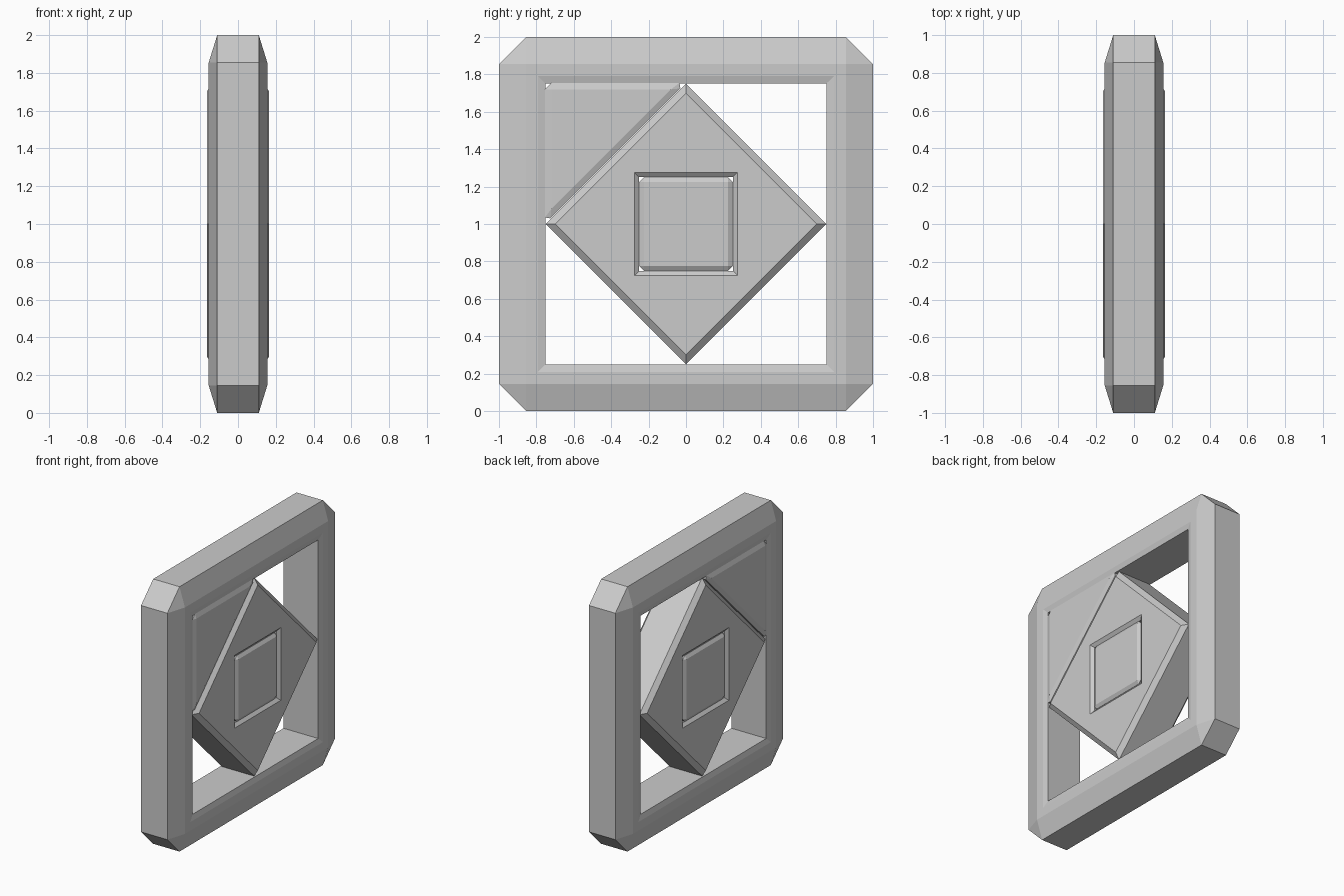
import bpy, bmesh

if "Cube" in bpy.data.objects:
    bpy.data.objects.remove(bpy.data.objects["Cube"])


def square(h, c=0.0):
    """Eight-point square of half-size h with corners cut by c."""
    k = h - c
    return [(h, -k), (h, k), (k, h), (-k, h), (-h, k), (-h, -k), (-k, -h), (k, -h)]


def spokes(straight, diagonal):
    """Eight points at 45 degree steps, along the axes and the diagonals."""
    s, d = straight, diagonal
    return [(s, 0), (d, d), (0, s), (-d, d), (-s, 0), (-d, -d), (0, -s), (d, -d)]


def loft(name, half, hollow=False):
    """Loft (outline, x) rings given for the +x side, mirrored to -x."""
    rings = [(o, -x) for o, x in reversed(half)] + list(half)
    bm = bmesh.new()
    loops = [[bm.verts.new((x, y, z + 1)) for y, z in o] for o, x in rings]
    n = len(loops[0])
    pairs = list(zip(loops, loops[1:]))
    if hollow:
        pairs.append((loops[-1], loops[0]))
    for a, b in pairs:
        for i in range(n):
            j = (i + 1) % n
            bm.faces.new((a[i], a[j], b[j], b[i]))
    if not hollow:
        bm.faces.new(loops[0])
        bm.faces.new(loops[-1])
    bmesh.ops.remove_doubles(bm, verts=bm.verts, dist=1e-5)
    bmesh.ops.recalc_face_normals(bm, faces=bm.faces)
    mesh = bpy.data.meshes.new(name)
    bm.to_mesh(mesh)
    bm.free()
    ob = bpy.data.objects.new(name, mesh)
    bpy.context.collection.objects.link(ob)
    return ob


def open_loft(name, outer, inner):
    """Ring-shaped part: outer wall, front and back faces, hole wall."""
    ob = loft(name, outer + inner, hollow=True)
    return ob


# Outer square frame with chamfered corners and a bevelled opening
open_loft("outer_frame",
          [(square(1.0, 0.145), 0.11), (square(0.855), 0.155)],
          [(square(0.79), 0.155), (square(0.75), 0.145)])

# Diamond plate with a square hole
open_loft("diamond_plate",
          [(spokes(0.75, 0.375), 0.135), (spokes(0.70, 0.35), 0.165)],
          [(spokes(0.275, 0.275), 0.165), (spokes(0.25, 0.25), 0.145)])

# Small square plug filling the hole
loft("centre_plug", [(square(0.25, 0.025), 0.147), (square(0.225), 0.162)])

# Triangular corner panel
outer = [(-0.72, 0.755), (-0.755, 0.72), (-0.755, 0.035),
         (-0.725, 0.03), (-0.03, 0.725), (-0.035, 0.755)]
inner = [(-0.72, 0.72), (-0.72, 0.72), (-0.72, 0.08),
         (-0.72, 0.08), (-0.08, 0.72), (-0.08, 0.72)]
loft("corner_panel", [(outer, 0.145), (inner, 0.157)])
